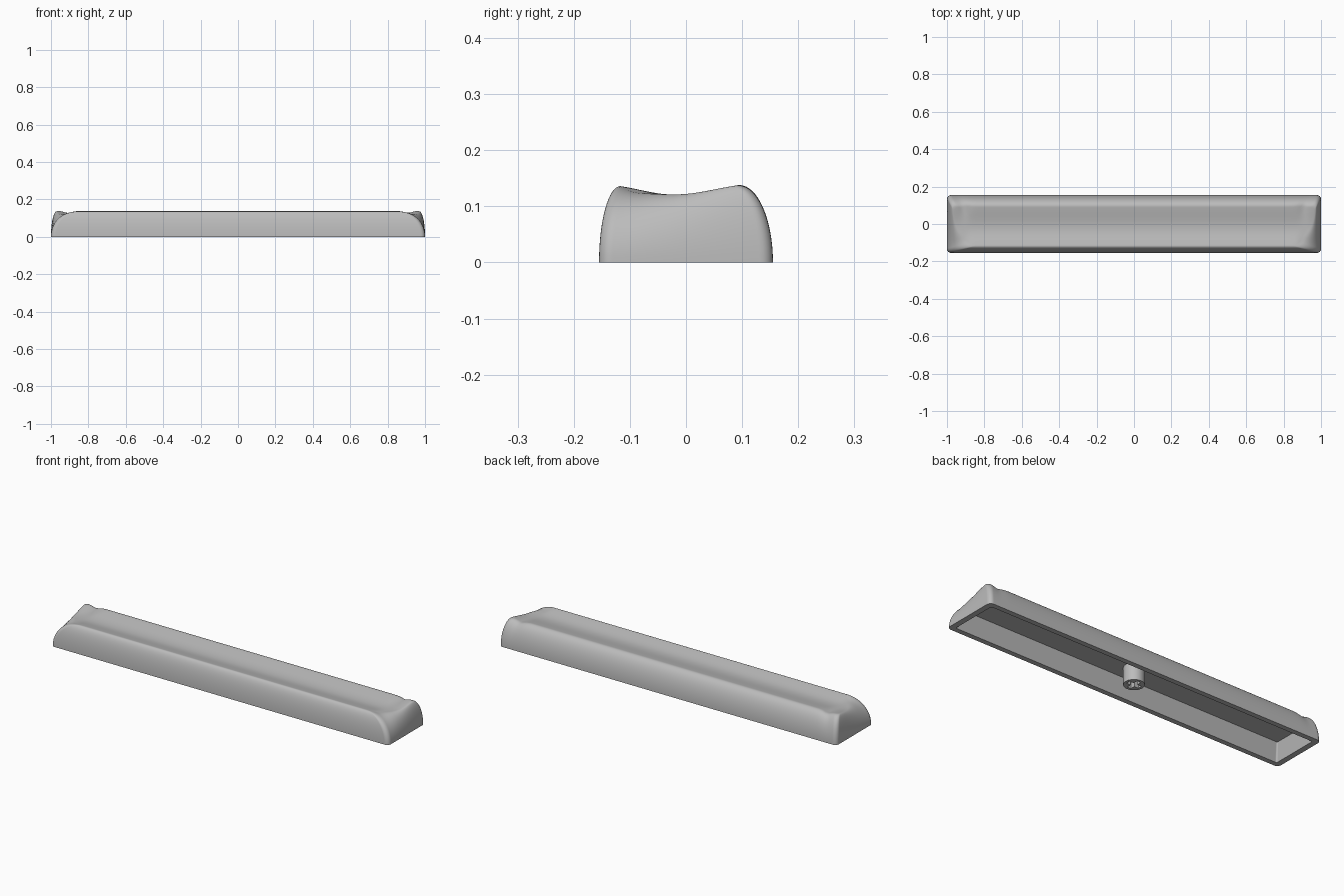
import bpy, bmesh, math

if "Cube" in bpy.data.objects:
    bpy.data.objects.remove(bpy.data.objects["Cube"])

HALF_X, HALF_Y, CORNER = 1.0, 0.155, 0.022
FRONT_RIDGE, BACK_RIDGE, DIP_Y = -0.117, 0.095, -0.022
CEILING = 0.09

grey = bpy.data.materials.new("plain_grey")
grey.use_nodes = True
grey.diffuse_color = (0.5, 0.5, 0.5, 1)
grey.node_tree.nodes["Principled BSDF"].inputs["Base Color"].default_value = (0.5, 0.5, 0.5, 1)


def make_object(name, bm):
    bmesh.ops.recalc_face_normals(bm, faces=bm.faces)
    mesh = bpy.data.meshes.new(name)
    bm.to_mesh(mesh)
    bm.free()
    mesh.materials.append(grey)
    obj = bpy.data.objects.new(name, mesh)
    bpy.context.collection.objects.link(obj)
    return obj


def smooth(obj):
    bpy.ops.object.select_all(action='DESELECT')
    obj.select_set(True)
    bpy.context.view_layer.objects.active = obj
    bpy.ops.object.shade_smooth_by_angle(angle=math.radians(35))


def outline(hx, hy, r, nx=56, ny=16, nc=6):
    """Rounded rectangle, counter-clockwise, denser towards the ends."""
    pts = []
    corners = [(1, -1), (1, 1), (-1, 1), (-1, -1)]
    for i, (sx, sy) in enumerate(corners):
        cx, cy = sx * (hx - r), sy * (hy - r)
        for k in range(nc + 1):
            a = math.pi / 2 * (i - 1 + k / nc)
            pts.append((cx + r * math.cos(a), cy + r * math.sin(a)))
        n = ny if i % 2 == 0 else nx
        for k in range(1, n):
            s = math.cos(math.pi * k / n)
            if i % 2 == 0:
                pts.append((sx * hx, -sx * s * (hy - r)))
            else:
                pts.append((sx * s * (hx - r), sy * hy))
    return pts


def dish_height(x, y):
    """Scooped top with a ridge along front and back."""
    ridge, high = (BACK_RIDGE, 0.138) if y > DIP_Y else (FRONT_RIDGE, 0.136)
    n = min(1, (y - DIP_Y) / (ridge - DIP_Y))
    curve = 0.5 * n * n + 0.25 * (1 - math.cos(math.pi * n))
    notch = 0.010 * curve * math.exp(-((abs(x) - 0.91) / 0.028) ** 2)
    return 0.121 + (high - 0.121) * curve - notch


def top_point(x, y):
    """Ridge position above a base outline point; ends lean in most at the front."""
    ty = y * (BACK_RIDGE if y > 0 else -FRONT_RIDGE) / HALF_Y
    lean = 0.03 + 0.10 * ((BACK_RIDGE - ty) / (BACK_RIDGE - FRONT_RIDGE)) ** 2.3
    return x * (1 - lean), ty


# Bar shell: inner wall, rim, rounded outer wall, then the dished top
base = outline(HALF_X, HALF_Y, CORNER)
rings = [[(x, y, CEILING) for x, y in outline(0.95, 0.10, 0.006)],
         [(x, y, 0) for x, y in outline(0.97, 0.128, 0.008)]]
SIDE_STEPS, TOP_STEPS = 16, 16
for k in range(SIDE_STEPS + 1):
    a = math.pi / 2 * k / SIDE_STEPS
    ring = []
    for x, y in base:
        tx, ty = top_point(x, y)
        c = math.cos(a)
        ring.append((tx + (x - tx) * c, ty + (y - ty) * c,
                     dish_height(tx, ty) * math.sin(a)))
    rings.append(ring)
for k in range(1, TOP_STEPS + 1):
    q = 1 - k / TOP_STEPS
    ring = []
    for x, y in base:
        tx, ty = top_point(x, y)
        px, py = x * 0.82 * (1 - q) + tx * q, DIP_Y * (1 - q) + ty * q
        ring.append((px, py, dish_height(px, py)))
    rings.append(ring)

bm = bmesh.new()
loops = [[bm.verts.new(p) for p in ring] for ring in rings]
count = len(base)
for lower, upper in zip(loops, loops[1:]):
    for i in range(count):
        j = (i + 1) % count
        bm.faces.new((lower[i], lower[j], upper[j], upper[i]))
bm.faces.new(loops[0])
bmesh.ops.remove_doubles(bm, verts=bm.verts, dist=0.0002)
smooth(make_object("bar_shell", bm))


def prism(name, pts, z0, z1):
    bm = bmesh.new()
    face = bm.faces.new([bm.verts.new((x, y, z0)) for x, y in pts])
    moved = bmesh.ops.extrude_face_region(bm, geom=[face])["geom"]
    bmesh.ops.translate(bm, vec=(0, 0, z1 - z0),
                        verts=[v for v in moved if isinstance(v, bmesh.types.BMVert)])
    return make_object(name, bm)


# Mounting stem with a cross-shaped socket
circle = [(0.05 * math.cos(math.tau * i / 40), 0.05 * math.sin(math.tau * i / 40))
          for i in range(40)]
stem = prism("mounting_stem", circle, 0, CEILING + 0.005)
arm, half = 0.036, 0.011
quarter = [(arm, -half), (arm, half), (half, half)]
cross = []
for i in range(4):
    for x, y in quarter:
        for _ in range(i):
            x, y = -y, x
        cross.append((x, y))
socket = prism("socket_cutter", cross, -0.02, 0.07)
socket.hide_render = True
socket.hide_set(True)
smooth(stem)
cut = stem.modifiers.new("socket", 'BOOLEAN')
cut.operation, cut.solver, cut.object = 'DIFFERENCE', 'EXACT', socket
